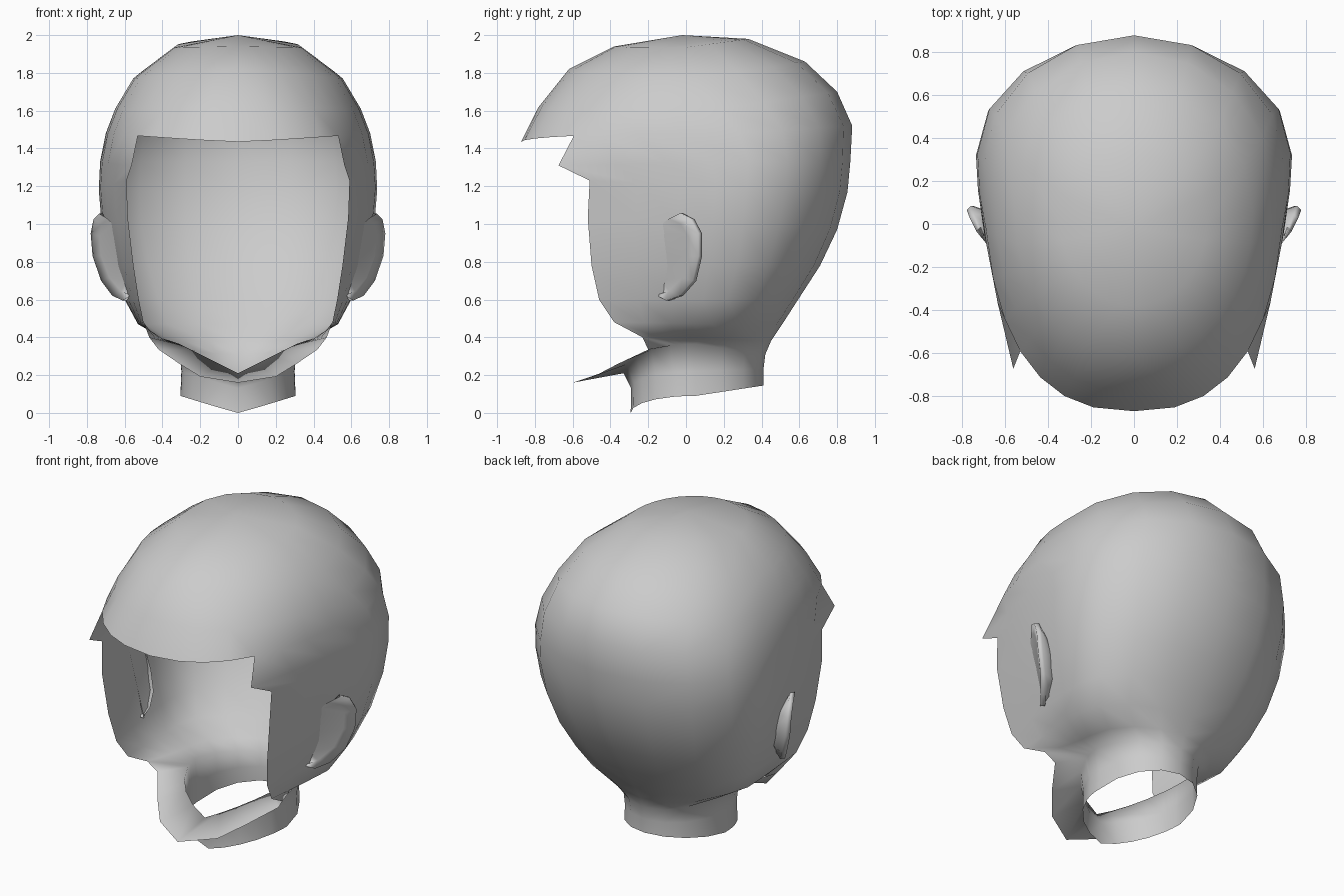
import bpy, bmesh
from math import sin, cos, radians, pi

if "Cube" in bpy.data.objects:
    bpy.data.objects.remove(bpy.data.objects["Cube"])

K, SIDE, BACK = 4, 4, 4   # columns: front to temple, temple to side, side to back


def back_part(w, yw, zw, yb, zb):
    pts = []
    for i in range(1, BACK + 1):
        u = i / BACK * pi / 2
        x = 0 if i == BACK else w * cos(u)
        pts.append((x, yw + (yb - yw) * sin(u), zw + (zb - zw) * sin(u)))
    return pts


def ring(ys, zs, w, yw, zw, yb, zb, n=2.2, temple=45):
    """Half ring from the front midline round to the back midline."""
    pts = []
    for i in range(K + SIDE + 1):
        if i <= K:
            t = radians(90 - (90 - temple) * i / K)
        else:
            t = radians(temple * (1 - (i - K) / SIDE))
        c, s = max(cos(t), 0) if i else 0, sin(t)
        pts.append((w * c ** (2 / n), yw + (ys - yw) * s ** (2 / n), zs + (zw - zs) * c))
    return pts + back_part(w, yw, zw, yb, zb)


def face_row(xs, ys, zs, w, yw, zw, yb, zb):
    """Half row that starts at the edge of the face opening."""
    pts = [None] * K
    cx, cy = w, yw + (ys - yw) * 0.35
    for i in range(SIDE + 1):
        t = i / SIDE
        a, b, c = (1 - t) ** 2, 2 * t * (1 - t), t * t
        pts.append((a * xs + b * cx + c * w, a * ys + b * cy + c * yw, zs + (zw - zs) * t))
    return pts + back_part(w, yw, zw, yb, zb)


def mirrored_object(name, build):
    bm = bmesh.new()
    build(bm)
    bmesh.ops.recalc_face_normals(bm, faces=bm.faces)
    me = bpy.data.meshes.new(name)
    bm.to_mesh(me)
    bm.free()
    ob = bpy.data.objects.new(name, me)
    bpy.context.collection.objects.link(ob)
    for p in me.polygons:
        p.use_smooth = True
    m = ob.modifiers.new("mirror", 'MIRROR')
    m.merge_threshold = 0.0005
    return ob


def add_row(bm, pts):
    return [bm.verts.new(p) if p else None for p in pts]


def bridge(bm, a, b):
    for i in range(min(len(a), len(b)) - 1):
        q = (a[i], a[i + 1], b[i + 1], b[i])
        if all(q):
            bm.faces.new(q)


# crown rings, down to the fringe edge
crown = [
    (-.38, 1.94, .34, 0, 1.935, .33, 1.98, 2.0),
    (-.62, 1.82, .555, .05, 1.77, .63, 1.86, 2.1),
    (-.78, 1.62, .65, .17, 1.61, .80, 1.70, 2.3),
    (-.873, 1.435, .70, .28, 1.48, .88, 1.52, 2.5),
]
# sides and back, from temples to jaw
sides = [
    (.563, -.675, 1.31, .73, .33, 1.33, .87, 1.33),
    (.59, -.51, 1.23, .737, .32, 1.18, .855, 1.17),
    (.583, -.52, 1.03, .722, .30, 1.0, .80, .97),
    (.553, -.50, .78, .67, .27, .78, .71, .78),
    (.525, -.46, .60, .60, .22, .60, .60, .61),
    (.50, -.38, .48, .53, .14, .47, .51, .47),
    (.47, -.23, .40, .40, .08, .395, .45, .38),
]
# neck rings, from the throat crease to the open bottom
neck = [
    (-.33, .21, .31, .05, .365, .42, .31, 2.0, 20),
    (-.29, .13, .30, .05, .22, .41, .23, 2.1, 20),
    (-.293, 0, .305, .05, .09, .41, .145, 2.1, 20),
]


def build_head(bm):
    rows = [add_row(bm, ring(*r)) for r in crown]
    rows += [add_row(bm, face_row(*r)) for r in sides]
    jaw = rows[-1]
    rows += [add_row(bm, ring(*r)) for r in neck]
    for a, b in zip(rows, rows[1:]):
        bridge(bm, a, b)
    # crown cap
    top = bm.verts.new((0, -.02, 2.0))
    for a, b in zip(rows[0], rows[0][1:]):
        bm.faces.new((top, a, b))
    # underside of the chin
    chin = add_row(bm, [(0, -.6, .16), (.2, -.49, .192), (.31, -.36, .26), (.42, -.2, .335)])
    bridge(bm, chin + [jaw[K]], rows[len(crown) + len(sides)])


def build_ears(bm):
    # rim stations: x, y, z
    rim = [(.735, -.02, 1.055), (.765, .04, 1.025), (.78, .08, .95), (.77, .08, .83),
           (.725, .05, .70), (.665, -.02, .62), (.61, -.09, .595)]
    rows = []
    for x, y, z in rim:
        zf = min(max(z, .61), 1.0)
        zm = .83 + (z - .83) * .88
        back_x = .685 - (1 - z) * .3
        rows.append(add_row(bm, [
            (.665 - (1 - zf) * .26, -.13, zf),
            (x - .045, y - .07, zm),
            (x, y - .015, z),
            (x - .02, y + .005, z),
            (back_x, y - .04, zm)]))
    for a, b in zip(rows, rows[1:]):
        bridge(bm, a, b)


mirrored_object("head_shell", build_head)
mirrored_object("ears", build_ears)
